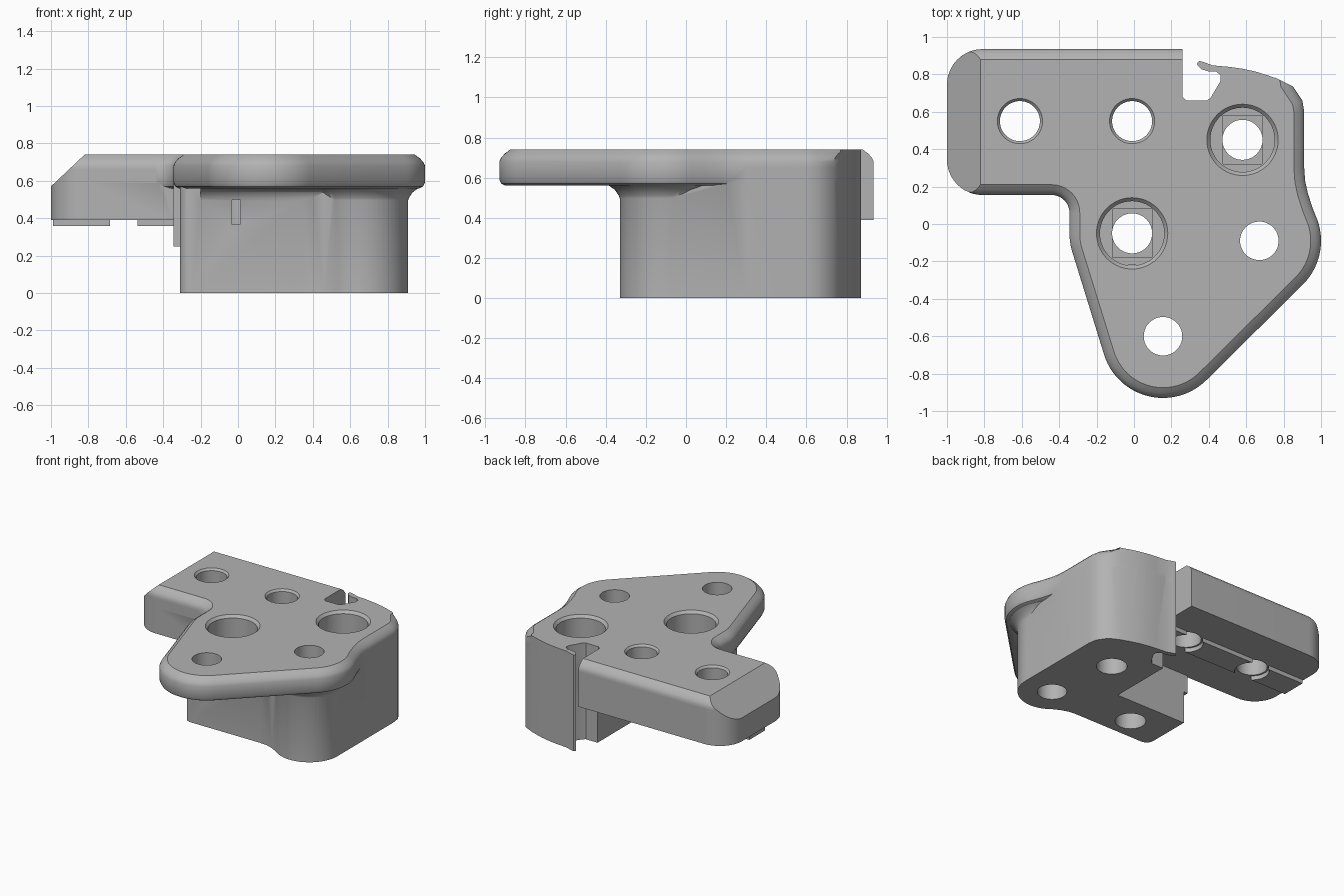
import bpy, bmesh
from math import sin, cos, radians, pi
from mathutils import Vector

if "Cube" in bpy.data.objects:
    bpy.data.objects.remove(bpy.data.objects["Cube"])

grey = bpy.data.materials.new("plain grey")
grey.use_nodes = True
COLOUR = (0.45, 0.45, 0.45, 1)
grey.diffuse_color = COLOUR
grey.node_tree.nodes["Principled BSDF"].inputs["Base Color"].default_value = COLOUR


def finish(name, bm):
    bmesh.ops.recalc_face_normals(bm, faces=bm.faces)
    mesh = bpy.data.meshes.new(name)
    bm.to_mesh(mesh)
    bm.free()
    mesh.materials.append(grey)
    ob = bpy.data.objects.new(name, mesh)
    bpy.context.collection.objects.link(ob)
    return ob


def loft(name, rings):
    """Solid through a stack of closed rings of equal length."""
    bm = bmesh.new()
    rows = [[bm.verts.new(p) for p in ring] for ring in rings]
    for a, b in zip(rows, rows[1:]):
        for i in range(len(a)):
            j = (i + 1) % len(a)
            bm.faces.new((a[i], a[j], b[j], b[i]))
    bm.faces.new(rows[0][::-1])
    bm.faces.new(rows[-1])
    return finish(name, bm)


def prism(name, outline, z0, z1):
    return loft(name, [[(x, y, z) for x, y in outline] for z in (z0, z1)])


def box(name, x0, x1, y0, y1, z0, z1):
    return prism(name, [(x0, y0), (x1, y0), (x1, y1), (x0, y1)], z0, z1)


def turned(name, centre, profile, n=56):
    """Round solid from (radius, height) pairs."""
    return loft(name, [[(centre[0] + r * cos(2 * pi * i / n),
                         centre[1] + r * sin(2 * pi * i / n), z)
                        for i in range(n)] for r, z in profile])


def arc(cx, cy, r, a0, a1, n=12):
    return [(cx + r * cos(radians(a0 + (a1 - a0) * i / n)),
             cy + r * sin(radians(a0 + (a1 - a0) * i / n))) for i in range(n + 1)]


def inset(outline, first_bevelled, d):
    """Move the edges from first_bevelled onwards inwards by d."""
    n = len(outline)
    pts = [Vector(p) for p in outline]
    normals = [Vector((-(pts[(i + 1) % n] - pts[i]).y,
                       (pts[(i + 1) % n] - pts[i]).x)).normalized() for i in range(n)]
    dist = [d if i >= first_bevelled else 0 for i in range(n)]
    out = []
    for i, p in enumerate(pts):
        a, b = normals[i - 1], normals[i]
        da, db = dist[i - 1], dist[i]
        det = a.x * b.y - a.y * b.x
        if abs(det) < 0.01:
            move = (a + b).normalized() * (da + db) / 2
        else:
            move = Vector(((da * b.y - db * a.y) / det, (a.x * db - b.x * da) / det))
        out.append(p + move)
    return out


def cut_slope(ob):
    """Slice the outer end of the arm to a 45 degree slope."""
    bm = bmesh.new()
    bm.from_mesh(ob.data)
    geom = bm.verts[:] + bm.edges[:] + bm.faces[:]
    cut = bmesh.ops.bisect_plane(bm, geom=geom, plane_co=(-0.82, 0, 0.74),
                                 plane_no=(-0.17, 0, 0.18), clear_outer=True)
    edges = [e for e in cut["geom_cut"] if isinstance(e, bmesh.types.BMEdge)]
    bmesh.ops.contextual_create(bm, geom=edges)
    bmesh.ops.recalc_face_normals(bm, faces=bm.faces)
    bm.to_mesh(ob.data)
    bm.free()


def combine(target, other, operation):
    mod = target.modifiers.new(operation.lower(), 'BOOLEAN')
    mod.operation = operation
    mod.solver = 'EXACT'
    mod.object = other
    bpy.context.view_layer.objects.active = target
    bpy.ops.object.modifier_apply(modifier=mod.name)
    bpy.data.objects.remove(other)


# Shared outlines: curved back wall with hooked lip, and the pillar bulge
back_lip = [(0.85, 0.735), (0.78, 0.77), (0.72, 0.793), (0.65, 0.815), (0.58, 0.83),
            (0.51, 0.84), (0.42, 0.848), (0.375, 0.865), (0.348, 0.872), (0.335, 0.855),
            (0.36, 0.828), (0.40, 0.815), (0.44, 0.815), (0.463, 0.795), (0.463, 0.765),
            (0.41, 0.675), (0.39, 0.66)]
right_wall = [(0.91, 0.3), (0.91, 0.6), (0.90, 0.66)]
pillar = (0.67, -0.09)
nose = (0.155, -0.6)
bores = [(-0.01, -0.05), (0.58, 0.45)]
arm_holes = [(-0.61, 0.55), (-0.01, 0.55)]
arm_end = arc(-0.81, 0.745, 0.19, 90, 180) + arc(-0.81, 0.345, 0.19, 180, 270)

# Top plate with rounded rim, the rim left square along the lip and slot
square_part = back_lip + [(0.28, 0.66), (0.26, 0.68), (0.26, 0.935)]
outline = (square_part + arm_end + arc(-0.44, 0.06, 0.095, 90, 0)
           + arc(*bores[0], 0.335, 180, 196.7, 4)
           + arc(*nose, 0.33, 196.7, 314.7, 24)
           + arc(*pillar, 0.33, 314.7, 380, 14)
           + [(0.953, 0.09), (0.928, 0.17), (0.915, 0.23)] + right_wall)
rim = [(0.56, 0.03), (0.57, 0.01), (0.59, 0), (0.68, 0), (0.70, 0.009),
       (0.72, 0.027), (0.74, 0.055)]
plate = loft("bracket", [[(p[0], p[1], z) for p in inset(outline, len(square_part) - 1, d)]
                         for z, d in rim])
cut_slope(plate)

# Arm block under the plate
arm = prism("arm", [(0.26, 0.155), (0.26, 0.935)] + arm_end, 0.39, 0.66)
cut_slope(arm)

# Main body, notched below the arm
body_outline = ([(-0.31, 0.17)] + arc(-0.25, -0.16, 0.06, 180, 270, 6)
                + [(0.34, -0.22), (0.40, -0.225), (0.46, -0.245)]
                + arc(*pillar, 0.24, 230, 360, 20)
                + right_wall + back_lip + [(0.29, 0.66), (0.29, 0.17)])
body = prism("body", body_outline, 0, 0.65)
shoulder = box("shoulder", -0.345, -0.2, -0.05, 0.17, 0.25, 0.62)

# Fillets between body and plate underside
flare = turned("pillar_flare", pillar, [(0.2, 0.47), (0.236, 0.485), (0.245, 0.51),
                                        (0.265, 0.54), (0.30, 0.564), (0.30, 0.61)])
curve = [(-0.1, 0.6), (-0.1, 0.48), (-0.215, 0.48), (-0.225, 0.51),
         (-0.245, 0.54), (-0.285, 0.563), (-0.285, 0.6)]
front_flare = loft("front_flare", [[(x, y, z) for y, z in curve] for x in (-0.2, 0.55)])

# Raised locating ridge under the arm
ridge = box("ridge", -0.99, 0.25, 0.455, 0.645, 0.358, 0.42)

for part in (arm, body, shoulder, flare, front_flare, ridge):
    combine(plate, part, 'UNION')

# Plain screw holes
for centre in (pillar, nose):
    combine(plate, turned("cutter", centre, [(0.103, -0.1), (0.103, 0.9)]), 'DIFFERENCE')

# Arm holes, chamfered on top and clearing the ridge below
for centre in arm_holes:
    combine(plate, turned("cutter", centre, [(0.12, 0.3), (0.12, 0.39), (0.107, 0.39),
                                             (0.107, 0.725), (0.13, 0.75)]), 'DIFFERENCE')

# Counterbores with a shallow flat-sided step at the bottom
for x, y in bores:
    combine(plate, turned("cutter", (x, y), [(0.107, -0.1), (0.107, 0.37), (0.172, 0.37),
                                             (0.172, 0.72), (0.2, 0.75)]), 'DIFFERENCE')
    combine(plate, box("cutter", x - 0.105, x + 0.105, y - 0.13, y + 0.13, 0.35, 0.4),
            'DIFFERENCE')

bpy.ops.object.select_all(action='DESELECT')
plate.select_set(True)
bpy.context.view_layer.objects.active = plate
bpy.ops.object.shade_smooth_by_angle(angle=radians(30))
